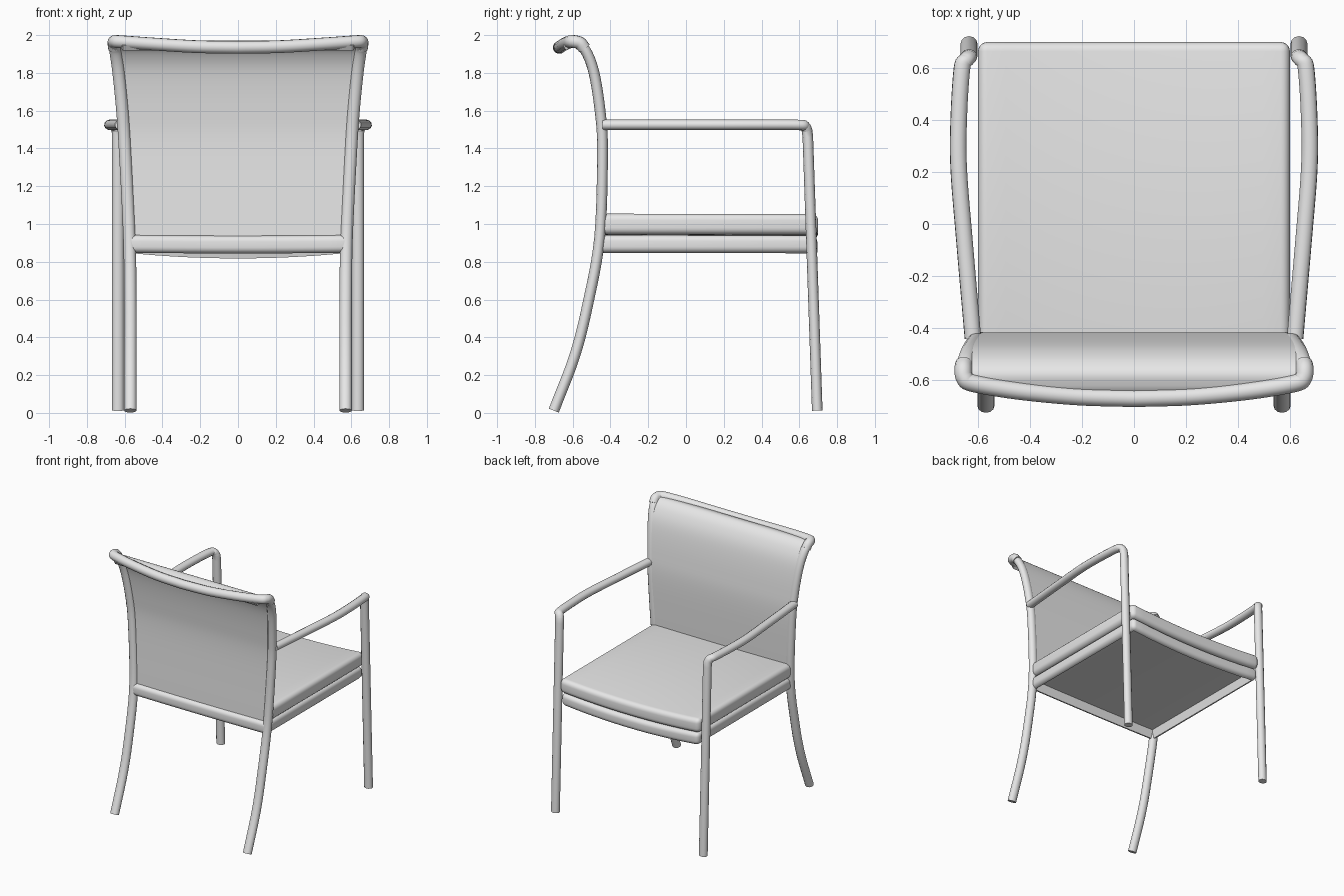
import bpy, bmesh
from mathutils import Vector

cube = bpy.data.objects.get("Cube")
if cube:
    bpy.data.objects.remove(cube, do_unlink=True)

grey = bpy.data.materials.new("light grey")
grey.use_nodes = True
COLOUR = (0.8, 0.8, 0.8, 1)
grey.diffuse_color = COLOUR
grey.node_tree.nodes["Principled BSDF"].inputs["Base Color"].default_value = COLOUR


def spline(points, steps=6):
    """Smooth path through the points (Catmull-Rom)."""
    p = [Vector(q) for q in points]
    p = [2 * p[0] - p[1]] + p + [2 * p[-1] - p[-2]]
    path = []
    for a, b, c, d in zip(p, p[1:], p[2:], p[3:]):
        for i in range(steps):
            t = i / steps
            path.append(0.5 * (2 * b + (c - a) * t + (2 * a - 5 * b + 4 * c - d) * t ** 2
                               + (3 * b - a - 3 * c + d) * t ** 3))
    return path + [p[-2]]


def finish(name, mesh, angle=0.7):
    obj = bpy.data.objects.new(name, mesh)
    bpy.context.collection.objects.link(obj)
    mesh.materials.clear()
    mesh.materials.append(grey)
    bpy.ops.object.select_all(action='DESELECT')
    obj.select_set(True)
    bpy.context.view_layer.objects.active = obj
    bpy.ops.object.shade_smooth_by_angle(angle=angle)


def tube(name, path, radius, widen=1):
    """Tube along the path; widen makes its section oval across x."""
    curve = bpy.data.curves.new(name, 'CURVE')
    curve.dimensions = '3D'
    curve.bevel_depth = radius
    curve.bevel_resolution = 4
    curve.use_fill_caps = True
    s = curve.splines.new('POLY')
    s.points.add(len(path) - 1)
    for pt, co in zip(s.points, path):
        pt.co = (co.x / widen, co.y, co.z, 1)
    temp = bpy.data.objects.new(name, curve)
    mesh = bpy.data.meshes.new_from_object(temp)
    bpy.data.objects.remove(temp)
    for v in mesh.vertices:
        v.co.x *= widen
    finish(name, mesh)


def mirrored(path, side):
    return [Vector((side * p.x, p.y, p.z)) for p in path]


# Rear post from the floor up into the backward curl
post = spline([(.57, -.70, .012), (.57, -.59, .30), (.57, -.52, .575), (.575, -.457, .93),
               (.598, -.442, 1.39), (.612, -.455, 1.6), (.632, -.487, 1.80),
               (.648, -.53, 1.915), (.652, -.58, 1.962)])
# Front leg, then the arm bowing outwards on its way to the post
leg = [Vector((.635, .695, .012)), Vector((.635, .645, 1.46))]
arm = spline([(.637, .641, 1.495), (.647, .63, 1.517), (.662, .60, 1.524), (.674, .42, 1.525),
              (.675, .22, 1.525), (.653, -.06, 1.525), (.62, -.44, 1.525)])
for side, word in ((1, "left"), (-1, "right")):
    tube(f"{word}_rear_post", mirrored(post, side), .0285, 1.15)
    tube(f"{word}_front_leg_and_arm", mirrored(leg + arm, side), .028, 1.15)

# Top rail, wrapping over the posts at both ends
half = spline([(.654, -.538, 1.93), (.657, -.56, 1.957), (.652, -.592, 1.966), (.62, -.613, 1.965),
               (.45, -.642, 1.953), (.22, -.664, 1.939), (0, -.671, 1.935)])
tube("top_rail", half + mirrored(half, -1)[-2::-1], .034)

# Back panel: a thin strip following the posts and curling over into the rail
THICKNESS = .03
profile = spline([(.574, -.445, .925), (.598, -.432, 1.39), (.612, -.445, 1.6), (.632, -.477, 1.80),
                  (.643, -.52, 1.905), (.64, -.57, 1.953), (.625, -.615, 1.948), (.61, -.643, 1.932)])
bm = bmesh.new()
rings = []
for i, p in enumerate(profile):
    along = profile[min(i + 1, len(profile) - 1)] - profile[max(i - 1, 0)]
    out = Vector((0, along.z, -along.y)).normalized() * THICKNESS / 2
    rings.append([bm.verts.new((s * p.x, p.y + k * out.y, p.z + k * out.z))
                  for s, k in ((-1, 1), (1, 1), (1, -1), (-1, -1))])
for low, high in zip(rings, rings[1:]):
    for i in range(4):
        j = (i + 1) % 4
        bm.faces.new((low[i], low[j], high[j], high[i]))
bm.faces.new(rings[0])
bm.faces.new(rings[-1])
bmesh.ops.recalc_face_normals(bm, faces=bm.faces)
mesh = bpy.data.meshes.new("back_panel")
bm.to_mesh(mesh)
bm.free()
finish("back_panel", mesh)


def seat_slab(name, x, y0, y1, z0, z1, round_by, sag, recess=0):
    """Rounded slab that sags across its width, more so towards the front."""
    bm = bmesh.new()
    bmesh.ops.create_cube(bm, size=1)
    for v in bm.verts:
        v.co = (v.co.x * 2 * x, y0 + (v.co.y + .5) * (y1 - y0), z0 + (v.co.z + .5) * (z1 - z0))
    bmesh.ops.bevel(bm, geom=bm.edges[:], offset=round_by, segments=5, profile=.5,
                    affect='EDGES')
    if recess:
        bottom = min(bm.faces, key=lambda f: f.calc_center_median().z)
        bmesh.ops.inset_region(bm, faces=[bottom], thickness=.02)
        bmesh.ops.translate(bm, verts=bottom.verts, vec=(0, 0, recess))
    for i in range(1, 16):
        cut = (i / 8 - 1) * (x - round_by)
        bmesh.ops.bisect_plane(bm, geom=bm.verts[:] + bm.edges[:] + bm.faces[:],
                               plane_co=(cut, 0, 0), plane_no=(1, 0, 0))
    for v in bm.verts:
        forward = (v.co.y - y0) / (y1 - y0)
        v.co.z -= (.003 + sag * forward) * (1 - (v.co.x / x) ** 2)
    mesh = bpy.data.meshes.new(name)
    bm.to_mesh(mesh)
    bm.free()
    finish(name, mesh)


seat_slab("seat_cushion", .60, -.45, .70, .945, 1.055, .035, .023)
seat_slab("seat_frame", .59, -.487, .695, .848, .942, .032, .028, recess=.065)
